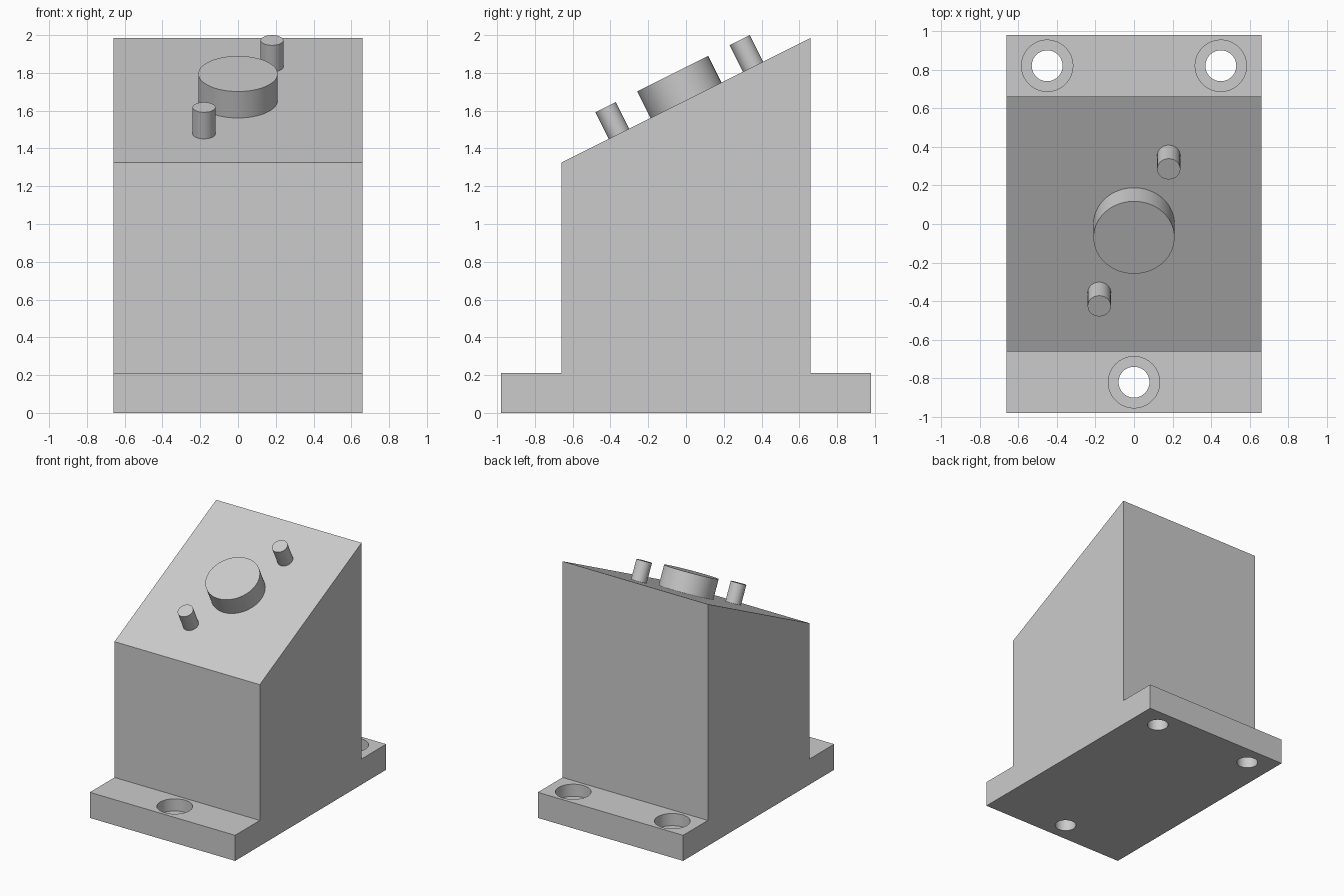
import bpy
import bmesh
import math
from mathutils import Matrix, Vector

cube = bpy.data.objects.get("Cube")
if cube:
    bpy.data.objects.remove(cube, do_unlink=True)

grey = bpy.data.materials.new("plain_grey")
grey.use_nodes = True
colour = (0.6, 0.6, 0.6, 1)
grey.diffuse_color = colour
grey.node_tree.nodes["Principled BSDF"].inputs["Base Color"].default_value = colour

HALF_W = 0.66
HALF_L = 0.98
BASE_H = 0.21
FRONT_H, BACK_H = 1.325, 1.985
MID_H = (FRONT_H + BACK_H) / 2
TILT = math.atan2(BACK_H - FRONT_H, 2 * HALF_W)


def add_object(name, bm):
    bmesh.ops.recalc_face_normals(bm, faces=bm.faces)
    mesh = bpy.data.meshes.new(name)
    bm.to_mesh(mesh)
    bm.free()
    mesh.materials.append(grey)
    obj = bpy.data.objects.new(name, mesh)
    bpy.context.collection.objects.link(obj)
    return obj


def cylinder(name, radius, bottom, top, matrix):
    bm = bmesh.new()
    shift = Matrix.Translation((0, 0, (bottom + top) / 2))
    bmesh.ops.create_cone(bm, cap_ends=True, segments=64, radius1=radius,
                          radius2=radius, depth=top - bottom, matrix=matrix @ shift)
    return add_object(name, bm)


def smooth(obj):
    bpy.ops.object.select_all(action="DESELECT")
    obj.select_set(True)
    bpy.context.view_layer.objects.active = obj
    bpy.ops.object.shade_smooth_by_angle(angle=math.radians(30))


# Body: side profile with flanges and a sloped top, extruded across the width
profile = [(-HALF_L, 0), (HALF_L, 0), (HALF_L, BASE_H), (HALF_W, BASE_H),
           (HALF_W, BACK_H), (-HALF_W, FRONT_H), (-HALF_W, BASE_H), (-HALF_L, BASE_H)]
bm = bmesh.new()
side = bm.faces.new([bm.verts.new((-HALF_W, y, z)) for y, z in profile])
result = bmesh.ops.extrude_face_region(bm, geom=[side])
bmesh.ops.translate(bm, vec=(2 * HALF_W, 0, 0),
                    verts=[v for v in result["geom"] if isinstance(v, bmesh.types.BMVert)])
body = add_object("sloped_body", bm)

# Counterbored mounting holes in the flanges
cutters = []
for x, y in [(-0.45, 0.82), (0.45, 0.82), (0, -0.82)]:
    spot = Matrix.Translation((x, y, 0))
    cutters.append(cylinder("counterbore_cutter", 0.133, 0.11, 0.3, spot))
    cutters.append(cylinder("bolt_hole_cutter", 0.08, -0.1, 0.25, spot))
for cutter in cutters:
    cut = body.modifiers.new("hole", "BOOLEAN")
    cut.operation = "DIFFERENCE"
    cut.solver = "EXACT"
    cut.object = cutter

# Bake the holes into the body, then remove the cutters
bpy.context.view_layer.update()
graph = bpy.context.evaluated_depsgraph_get()
drilled = bpy.data.meshes.new_from_object(body.evaluated_get(graph))
body.modifiers.clear()
body.data = drilled
for cutter in cutters:
    bpy.data.objects.remove(cutter, do_unlink=True)
smooth(body)

# Round locating boss and two pins standing square to the slope
for name, radius, x, y in [("locating_boss", 0.21, 0, 0),
                           ("back_pin", 0.06, 0.18, 0.355),
                           ("front_pin", 0.06, -0.18, -0.355)]:
    foot = Vector((x, y, MID_H + y * math.tan(TILT)))
    pose = Matrix.Translation(foot) @ Matrix.Rotation(TILT, 4, "X")
    smooth(cylinder(name, radius, -0.02, 0.157, pose))
